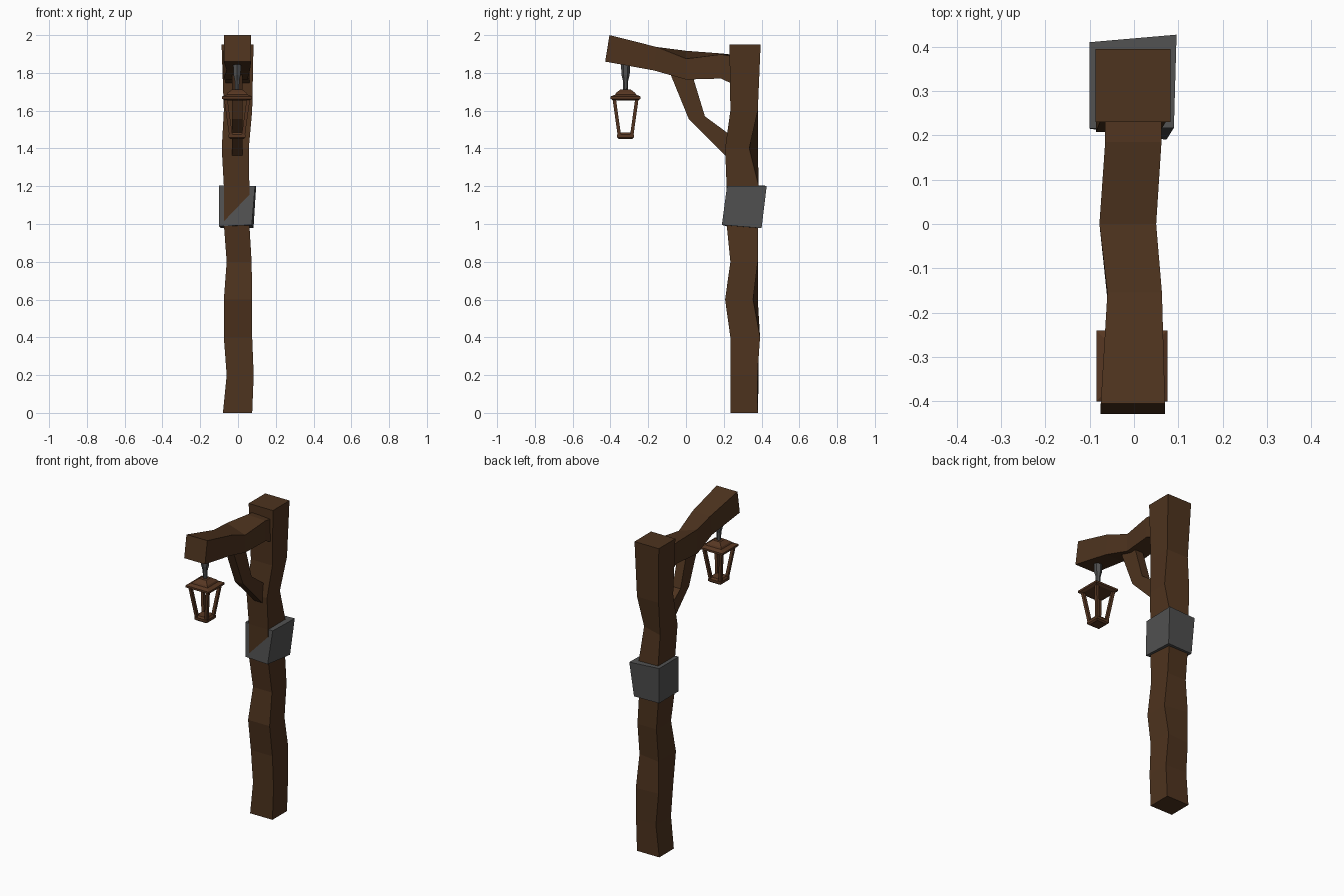
import bpy, bmesh, math

if "Cube" in bpy.data.objects:
    bpy.data.objects.remove(bpy.data.objects["Cube"])


def material(name, rgb):
    m = bpy.data.materials.new(name)
    m.diffuse_color = (*rgb, 1)
    m.use_nodes = True
    m.node_tree.nodes["Principled BSDF"].inputs["Base Color"].default_value = m.diffuse_color
    return m


wood = material("dark_wood", (0.075, 0.033, 0.013))
rust = material("lantern_brown", (0.095, 0.038, 0.016))
iron = material("dark_iron", (0.085, 0.085, 0.085))


def loft(name, rings, mat):
    """Skin a closed solid through equal-length rings of points."""
    bm = bmesh.new()
    vs = [[bm.verts.new(p) for p in r] for r in rings]
    n = len(rings[0])
    for a, b in zip(vs, vs[1:]):
        for i in range(n):
            j = (i + 1) % n
            bm.faces.new((a[i], a[j], b[j], b[i]))
    bm.faces.new(vs[0])
    bm.faces.new(vs[-1])
    bmesh.ops.recalc_face_normals(bm, faces=bm.faces)
    me = bpy.data.meshes.new(name)
    bm.to_mesh(me)
    bm.free()
    me.materials.append(mat)
    ob = bpy.data.objects.new(name, me)
    bpy.context.collection.objects.link(ob)
    return ob


def ngon(cx, cy, z, r, n=4):
    """Horizontal ring; for n=4 r is the half width of the square."""
    k = r * math.sqrt(2) if n == 4 else r
    return [(cx + k * math.cos(math.tau * (i + .5) / n),
             cy + k * math.sin(math.tau * (i + .5) / n), z) for i in range(n)]


# Crooked post: z, left, right, front, back at right, back at left
post = [(0, -.08, .075, .235, .38, .38), (.2, -.06, .083, .235, .378, .385),
        (.4, -.075, .075, .235, .392, .38), (.6, -.075, .075, .207, .355, .38),
        (.8, -.06, .072, .235, .38, .38), (1.0, -.075, .06, .215, .38, .38),
        (1.2, -.075, .06, .215, .385, .385), (1.4, -.086, .057, .207, .335, .38),
        (1.6, -.075, .075, .235, .38, .38), (1.95, -.087, .082, .23, .395, .395)]
loft("post", [[(l, f, z), (r, f, z), (r, br, z), (l, bl, z)]
              for z, l, r, f, br, bl in post], wood)

# Crossbeam: left, right, (y, z) underside, (y, z) top right, z top left
beam = [(-.075, .07, (-.428, 1.86), (-.405, 2.0), 2.0),
        (-.06, .063, (-.17, 1.813), (-.155, 1.937), 1.937),
        (-.078, .05, (0, 1.765), (0, 1.875), 1.917),
        (-.065, .062, (.185, 1.77), (.185, 1.898), 1.903),
        (-.065, .062, (.26, 1.735), (.26, 1.885), 1.895)]
loft("crossbeam", [[(l, *lo), (r, *lo), (r, *hi), (l, hi[0], zl)]
                   for l, r, lo, hi, zl in beam], wood)

# Bent brace between beam and post
brace = [((-.085, 1.80), (.03, 1.80)), ((.015, 1.555), (.1, 1.57)),
         ((.235, 1.335), (.25, 1.46))]
loft("brace", [[(-.032, *a), (.024, *a), (.024, *b), (-.032, *b)]
               for a, b in brace], wood)

# Skewed iron band round the post
loft("iron_band", [
    [(-.1, .215, .988), (.073, .19, .995), (.082, .40, .978), (-.09, .395, .978)],
    [(-.1, .215, 1.205), (.09, .217, 1.2), (.096, .427, 1.2), (-.1, .41, 1.205)]], iron)

# Lantern hanging from the beam end
cx, cy = -.005, -.32
loft("hanger", [ngon(cx, cy, z, r, 6) for z, r in
                ((1.70, .012), (1.76, .014), (1.79, .022), (1.86, .024))], iron)
loft("lantern_cap", [ngon(cx, cy, z, r) for z, r in
                     ((1.655, .066), (1.663, .08), (1.675, .08), (1.685, .055),
                      (1.695, .05), (1.713, .025))], rust)
loft("lantern_base", [ngon(cx, cy, z, r) for z, r in
                      ((1.45, .035), (1.458, .044), (1.473, .044), (1.484, .036))], rust)
for i, (sx, sy) in enumerate(((-1, -1), (1, -1), (1, 1), (-1, 1))):
    loft(f"lantern_bar_{i + 1}",
         [ngon(cx + sx * d, cy + sy * d, z, .009)
          for z, d in ((1.47, .033), (1.663, .060))], rust)
